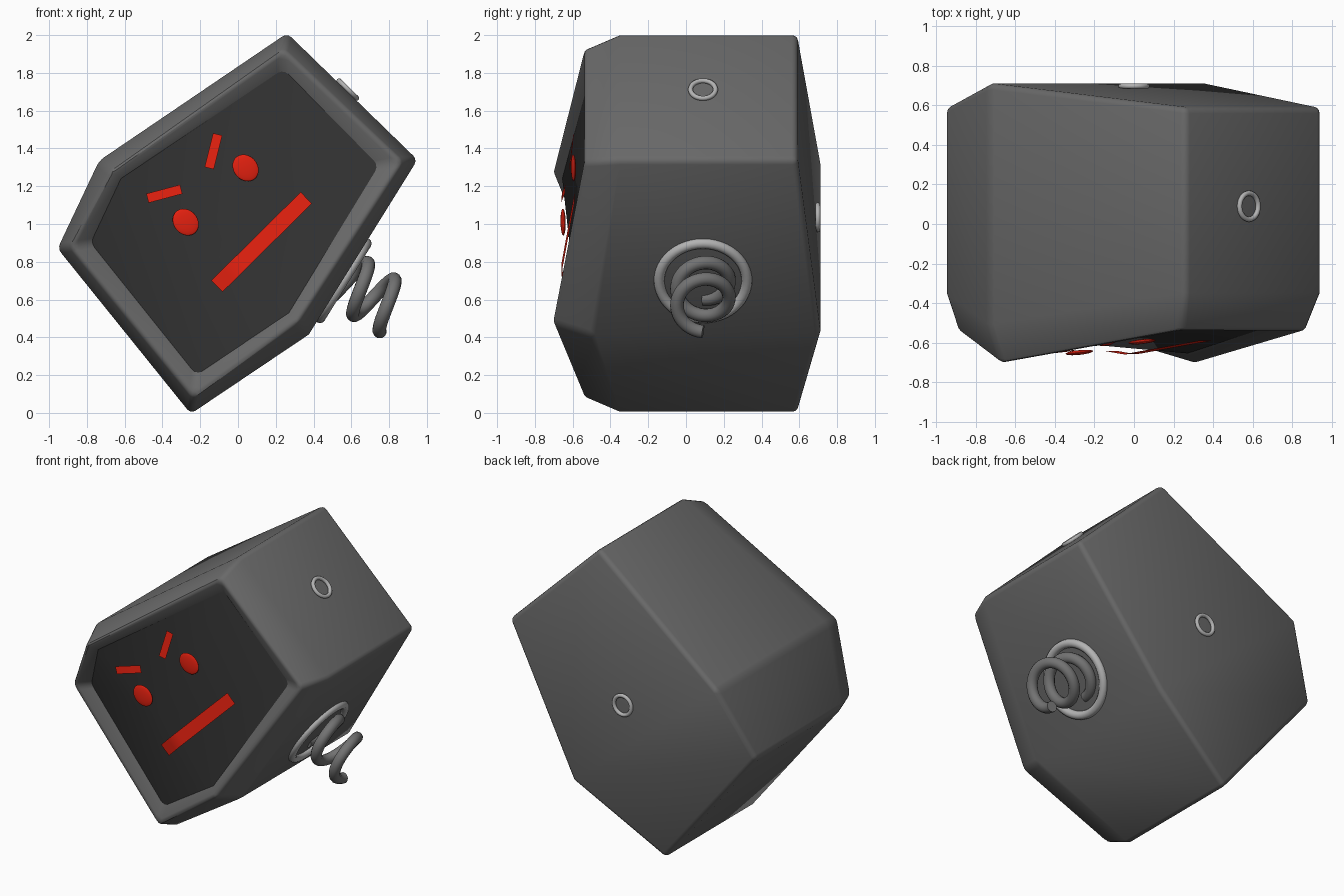
import bpy, bmesh, math
from mathutils import Vector

if "Cube" in bpy.data.objects:
    bpy.data.objects.remove(bpy.data.objects["Cube"])


def material(name, c):
    m = bpy.data.materials.new(name)
    m.diffuse_color = (*c, 1)
    m.use_nodes = True
    m.node_tree.nodes["Principled BSDF"].inputs["Base Color"].default_value = m.diffuse_color
    return m


GREY = material("shell_grey", (0.14, 0.14, 0.14))
DARK = material("screen_dark", (0.035, 0.035, 0.035))
RED = material("face_red", (0.8, 0.015, 0.005))
LIGHT = material("ring_grey", (0.45, 0.45, 0.45))
COIL = material("coil_grey", (0.17, 0.17, 0.17))


def finish(ob, mat, smooth=30):
    ob.data.materials.append(mat)
    bpy.ops.object.select_all(action='DESELECT')
    ob.select_set(True)
    bpy.context.view_layer.objects.active = ob
    bpy.ops.object.shade_smooth_by_angle(angle=math.radians(smooth))
    return ob


def from_bmesh(name, bm, mat, smooth=30):
    me = bpy.data.meshes.new(name)
    bm.to_mesh(me)
    bm.free()
    ob = bpy.data.objects.new(name, me)
    bpy.context.collection.objects.link(ob)
    return finish(ob, mat, smooth)


# Six-sided outlines (x, z): top, right, lower right, bottom, left, upper left
OUTER = [(0.26, 2.01), (0.95, 1.34), (0.375, 0.415), (-0.25, -0.005), (-0.955, 0.87), (-0.735, 1.335)]
RIM = [(0.24, 1.925), (0.87, 1.33), (0.315, 0.48), (-0.235, 0.08), (-0.89, 0.88), (-0.67, 1.28)]
INNER = [(0.24, 1.82), (0.745, 1.31), (0.27, 0.53), (-0.22, 0.2), (-0.78, 0.9), (-0.62, 1.24)]
FOLD = (2, 5)   # the two corners that stand proud


def loop(bm, pts, y, y_fold):
    return [bm.verts.new((x, y_fold if i in FOLD else y, z)) for i, (x, z) in enumerate(pts)]


# Head shell: back, sides, chamfer, rim and inner lip
bm = bmesh.new()
back = loop(bm, OUTER, 0.59, 0.712)
rings = [back, loop(bm, OUTER, -0.35, -0.51), loop(bm, RIM, -0.55, -0.715),
         loop(bm, INNER, -0.50, -0.655)]
for a, b in zip(rings, rings[1:]):
    for i in range(6):
        j = (i + 1) % 6
        bm.faces.new((a[i], a[j], b[j], b[i]))
bm.faces.new([back[i] for i in (0, 1, 2, 5)])
bm.faces.new([back[i] for i in (2, 3, 4, 5)])
bmesh.ops.recalc_face_normals(bm, faces=bm.faces)
if max(bm.faces, key=lambda f: f.calc_center_median().y).normal.y < 0:
    bmesh.ops.reverse_faces(bm, faces=bm.faces)
sharp = [e for e in bm.edges if len(e.link_faces) == 2 and e.calc_face_angle() > math.radians(25)]
bmesh.ops.bevel(bm, geom=sharp, offset=0.03, segments=3, profile=0.5,
                affect='EDGES', clamp_overlap=True)
from_bmesh("head_shell", bm, GREY, 35)

# Dark recessed screen
bm = bmesh.new()
edge = loop(bm, INNER, -0.50, -0.655)
mid = bm.verts.new((-0.17, -0.615, 0.88))
for i in range(6):
    bm.faces.new((edge[i], mid, edge[(i + 1) % 6]))
bmesh.ops.recalc_face_normals(bm, faces=bm.faces)
if sum(f.normal.y for f in bm.faces) > 0:
    bmesh.ops.reverse_faces(bm, faces=bm.faces)
from_bmesh("screen", bm, DARK)


# Red features follow the folded front
def front_y(x, z):
    return -0.66 + 0.13 * abs((x + 0.65) * 0.63 + (z - 1.27) * 0.776)


def strip(name, cx, cz, length, width, angle, n):
    a = math.radians(angle)
    u, v = Vector((math.cos(a), math.sin(a))), Vector((-math.sin(a), math.cos(a)))
    bm = bmesh.new()
    rows = []
    for i in range(n + 1):
        row = []
        for s in (-0.5, 0.5):
            p = Vector((cx, cz)) + u * length * (i / n - 0.5) + v * width * s
            row.append(bm.verts.new((p.x, front_y(*p), p.y)))
        rows.append(row)
    for a, b in zip(rows, rows[1:]):
        bm.faces.new((a[0], b[0], b[1], a[1]))
    from_bmesh(name, bm, RED)


strip("mouth", 0.125, 0.905, 0.665, 0.085, 44.7, 16)
strip("brow_left", -0.39, 1.16, 0.185, 0.05, 15, 3)
strip("brow_right", -0.13, 1.385, 0.185, 0.05, 76, 3)

for name, x, z in (("eye_left", -0.277, 1.01), ("eye_right", 0.04, 1.297)):
    bpy.ops.mesh.primitive_uv_sphere_add(segments=32, ring_count=16, radius=1,
                                         location=(x, front_y(x, z) + 0.005, z))
    ob = bpy.context.object
    ob.name = name
    ob.scale = (0.064, 0.012, 0.076)
    ob.rotation_euler = (0, math.radians(-42), math.radians(6))
    finish(ob, RED, 60)


# Mounting rings on three sides
def ring(name, pos, normal, major, minor):
    bpy.ops.mesh.primitive_torus_add(major_segments=48, minor_segments=12, major_radius=major,
                                     minor_radius=minor, location=pos)
    ob = bpy.context.object
    ob.name = name
    ob.rotation_euler = Vector(normal).to_track_quat('Z', 'Y').to_euler()
    finish(ob, LIGHT, 60)


side_n = Vector((0.85, 0, -0.53)).normalized()
ring("ring_side", (0.582, 0.09, 1.712), (0.7, 0, 0.71), 0.066, 0.013)
ring("ring_back", (0, 0.698, 1.035), (0, 1, 0), 0.066, 0.013)
ring("ring_neck", (0.557, 0.09, 0.70), side_n, 0.232, 0.028)

# Neck spring
tangent = Vector((0.53, 0, 0.85)).normalized()
curve = bpy.data.curves.new("neck_spring", 'CURVE')
curve.dimensions = '3D'
curve.bevel_depth = 0.036
curve.bevel_resolution = 4
curve.use_fill_caps = True
N = 96
sp = curve.splines.new('POLY')
sp.points.add(N)
for i in range(N + 1):
    t = i / N
    a = 4 * math.pi * t
    p = (side_n * (0.08 + 0.33 * t) + tangent * (0.9 - 0.138 * math.cos(a))
         + Vector((0, 0.09 + 0.138 * math.sin(a), 0)))
    sp.points[i].co = (*p, 1)
spring = bpy.data.objects.new("neck_spring", curve)
bpy.context.collection.objects.link(spring)
bpy.ops.object.select_all(action='DESELECT')
spring.select_set(True)
bpy.context.view_layer.objects.active = spring
bpy.ops.object.convert(target='MESH')
finish(bpy.context.object, COIL, 60)
